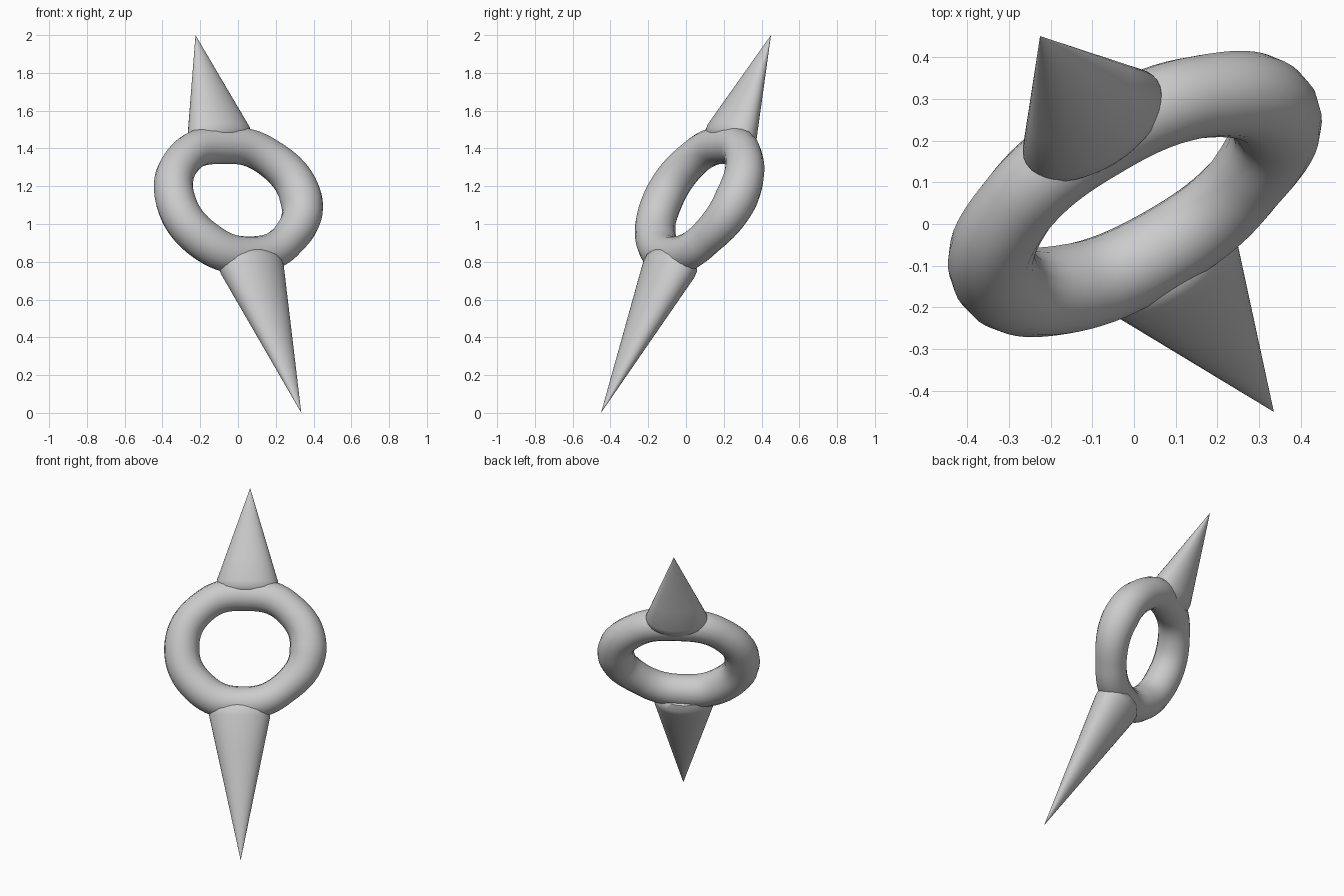
import bpy, bmesh, math
from mathutils import Matrix, Vector

cube = bpy.data.objects.get("Cube")
if cube:
    bpy.data.objects.remove(cube, do_unlink=True)

# Single stone-grey material
grey = bpy.data.materials.new("stone_grey")
grey.use_nodes = True
grey.diffuse_color = (0.6, 0.6, 0.6, 1)
grey.node_tree.nodes["Principled BSDF"].inputs["Base Color"].default_value = (0.6, 0.6, 0.6, 1)

# Tilted frame: local z runs from the lower tip to the upper tip, local x across the ring
low_tip = Vector((0.335, -0.45, 0.0))
high_tip = Vector((-0.225, 0.45, 2.0))
axis = (high_tip - low_tip).normalized()
across = Vector((0.84, 0.545, 0.0))
across = (across - axis * across.dot(axis)).normalized()
depth = axis.cross(across)
LOW, HIGH = 1.29, (high_tip - low_tip).length - 1.29
frame = Matrix((across, depth, axis)).transposed().to_4x4()
frame.translation = low_tip + axis * LOW


def finish(obj):
    bpy.ops.object.select_all(action="DESELECT")
    obj.select_set(True)
    bpy.context.view_layer.objects.active = obj
    if obj.type == "CURVE":
        bpy.ops.object.convert(target="MESH")
        obj = bpy.context.object
    obj.data.materials.clear()
    obj.data.materials.append(grey)
    bpy.ops.object.shade_smooth_by_angle(angle=math.radians(50))


# Ring: closed curve with uneven (path radius, tube radius, depth offset) every 45 degrees
lumps = [(0.387, 0.113, 0.0), (0.360, 0.100, 0.01), (0.328, 0.100, 0.025), (0.356, 0.097, 0.03),
         (0.382, 0.107, 0.035), (0.360, 0.108, 0.035), (0.332, 0.100, 0.025), (0.342, 0.095, 0.01)]
curve = bpy.data.curves.new("ring", "CURVE")
curve.dimensions = "3D"
curve.bevel_depth = 1.0
curve.bevel_resolution = 6
curve.resolution_u = 10
spline = curve.splines.new("BEZIER")
spline.bezier_points.add(len(lumps) - 1)
spline.use_cyclic_u = True
for i, (point, (path, tube, offset)) in enumerate(zip(spline.bezier_points, lumps)):
    a = i * math.tau / len(lumps)
    point.co = (path * math.cos(a) - 0.01, offset, path * math.sin(a))
    point.handle_left_type = point.handle_right_type = "AUTO"
    point.radius = tube
ring = bpy.data.objects.new("ring", curve)
bpy.context.collection.objects.link(ring)
ring.matrix_world = frame
finish(ring)


# Spikes: flattened, slightly leaning cones with a rounded root buried in the ring
def spike(name, length, side, flatness, lean_x, lean_y):
    base_r, base_h = 0.186, 0.41
    cone = [(base_r * t, length + (base_h - length) * t) for t in (0, 0.01, 0.1, 0.3, 0.5, 0.75, 1)]
    profile = cone + [(0.185, 0.375), (0.155, 0.335), (0.0, 0.31)]
    bm = bmesh.new()
    verts = [bm.verts.new((r, 0, h * side)) for r, h in profile]
    edges = [bm.edges.new(pair) for pair in zip(verts, verts[1:])]
    bmesh.ops.spin(bm, geom=verts + edges, cent=(0, 0, 0), axis=(0, 0, 1),
                   angle=math.tau, steps=40)
    bmesh.ops.remove_doubles(bm, verts=bm.verts, dist=0.0001)
    for v in bm.verts:
        lean = (length - abs(v.co.z)) / (length - base_h)
        v.co.x += lean_x * lean
        v.co.y = v.co.y * flatness + lean_y * lean
    bmesh.ops.recalc_face_normals(bm, faces=bm.faces)
    mesh = bpy.data.meshes.new(name)
    bm.to_mesh(mesh)
    bm.free()
    obj = bpy.data.objects.new(name, mesh)
    bpy.context.collection.objects.link(obj)
    obj.matrix_world = frame
    finish(obj)


spike("upper_spike", HIGH, 1, 0.6, -0.003, 0.027)
spike("lower_spike", LOW, -1, 0.66, -0.03, 0.035)
